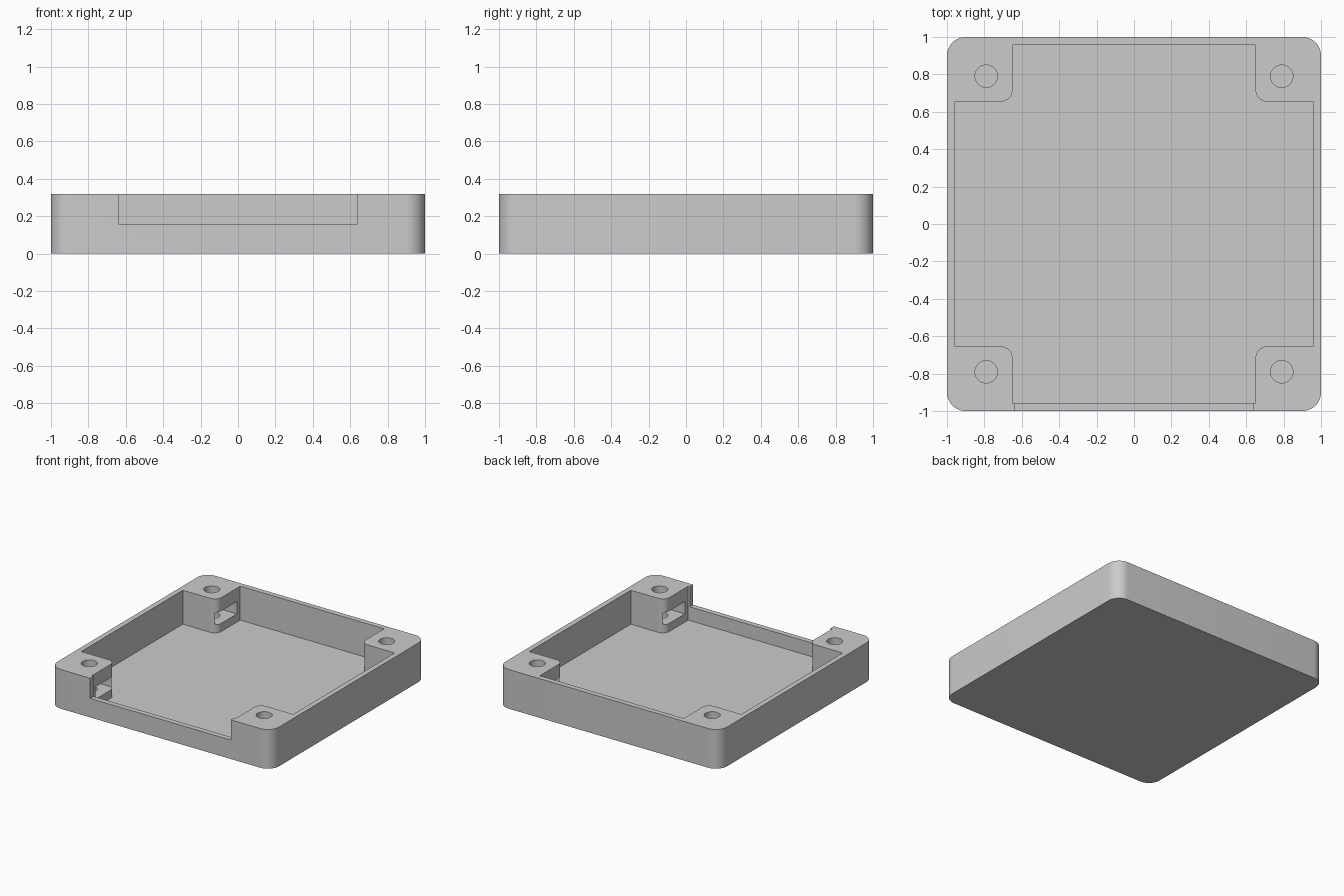
import bpy, bmesh, math

if "Cube" in bpy.data.objects:
    bpy.data.objects.remove(bpy.data.objects["Cube"], do_unlink=True)

HEIGHT, FLOOR = 0.32, 0.043
INNER = 0.957        # inner face of the outer walls
POST = 0.65          # inner faces of the corner posts
HOLE = 0.79          # screw hole centre
QUADRANTS = [(sx, sy) for sx in (-1, 1) for sy in (-1, 1)]

grey = bpy.data.materials.new("grey_plastic")
grey.use_nodes = True
COLOR = (0.6, 0.6, 0.6, 1)
grey.diffuse_color = COLOR
grey.node_tree.nodes["Principled BSDF"].inputs["Base Color"].default_value = COLOR


def prism(name, points, z0, z1):
    """Extrude a flat outline from z0 to z1."""
    bm = bmesh.new()
    face = bm.faces.new([bm.verts.new((x, y, z0)) for x, y in points])
    top = bmesh.ops.extrude_face_region(bm, geom=[face])
    verts = [v for v in top["geom"] if isinstance(v, bmesh.types.BMVert)]
    bmesh.ops.translate(bm, verts=verts, vec=(0, 0, z1 - z0))
    bmesh.ops.recalc_face_normals(bm, faces=bm.faces)
    mesh = bpy.data.meshes.new(name)
    bm.to_mesh(mesh)
    bm.free()
    mesh.materials.append(grey)
    obj = bpy.data.objects.new(name, mesh)
    bpy.context.collection.objects.link(obj)
    return obj


def box(name, x0, x1, y0, y1, z0, z1):
    return prism(name, [(x0, y0), (x1, y0), (x1, y1), (x0, y1)], z0, z1)


def arc(cx, cy, r, start, end, steps):
    angles = [math.radians(start + (end - start) * i / steps) for i in range(steps + 1)]
    return [(cx + r * math.cos(a), cy + r * math.sin(a)) for a in angles]


def mirrored_outline(quarter):
    """Complete a first-quadrant outline, listed anticlockwise, by mirroring."""
    half = quarter + [(-x, y) for x, y in reversed(quarter)]
    return half + [(x, -y) for x, y in reversed(half)]


def cut(target, cutter):
    mod = target.modifiers.new("cut", "BOOLEAN")
    mod.operation, mod.solver, mod.object = "DIFFERENCE", "EXACT", cutter
    bpy.context.view_layer.objects.active = target
    bpy.ops.object.modifier_apply(modifier=mod.name)
    bpy.data.objects.remove(cutter, do_unlink=True)


# Outer block with rounded vertical corners
tray = prism("tray", mirrored_outline(arc(0.9, 0.9, 0.1, 0, 90, 12)), 0, HEIGHT)

# Cross-shaped cavity, leaving four corner posts with rounded inner edges
r = 0.06
quarter = [(INNER, POST + 0.005)] + arc(POST + r, POST + 0.005 + r, r, 270, 180, 8) + [(POST, INNER)]
cut(tray, prism("cavity_cutter", mirrored_outline(quarter), FLOOR, 1))

# Lowered opening in the front wall
cut(tray, box("opening_cutter", -0.635, 0.635, -1.1, -0.9, 0.155, 1))

# Screw hole and sideways nut slot in every post
for sx, sy in QUADRANTS:
    circle = arc(sx * HOLE, sy * HOLE, 0.06, 0, 360, 32)[:-1]
    cut(tray, prism("hole_cutter", circle, FLOOR, 1))
    xs = sorted((sx * 0.6, sx * 0.915))
    ys = sorted((sy * 0.667, sy * 0.913))
    cut(tray, box("slot_cutter", *xs, *ys, 0.11, 0.21))

# Smooth rounded corners, keep hard edges crisp
bpy.ops.object.select_all(action="DESELECT")
tray.select_set(True)
bpy.context.view_layer.objects.active = tray
bpy.ops.object.shade_smooth_by_angle(angle=math.radians(30))
